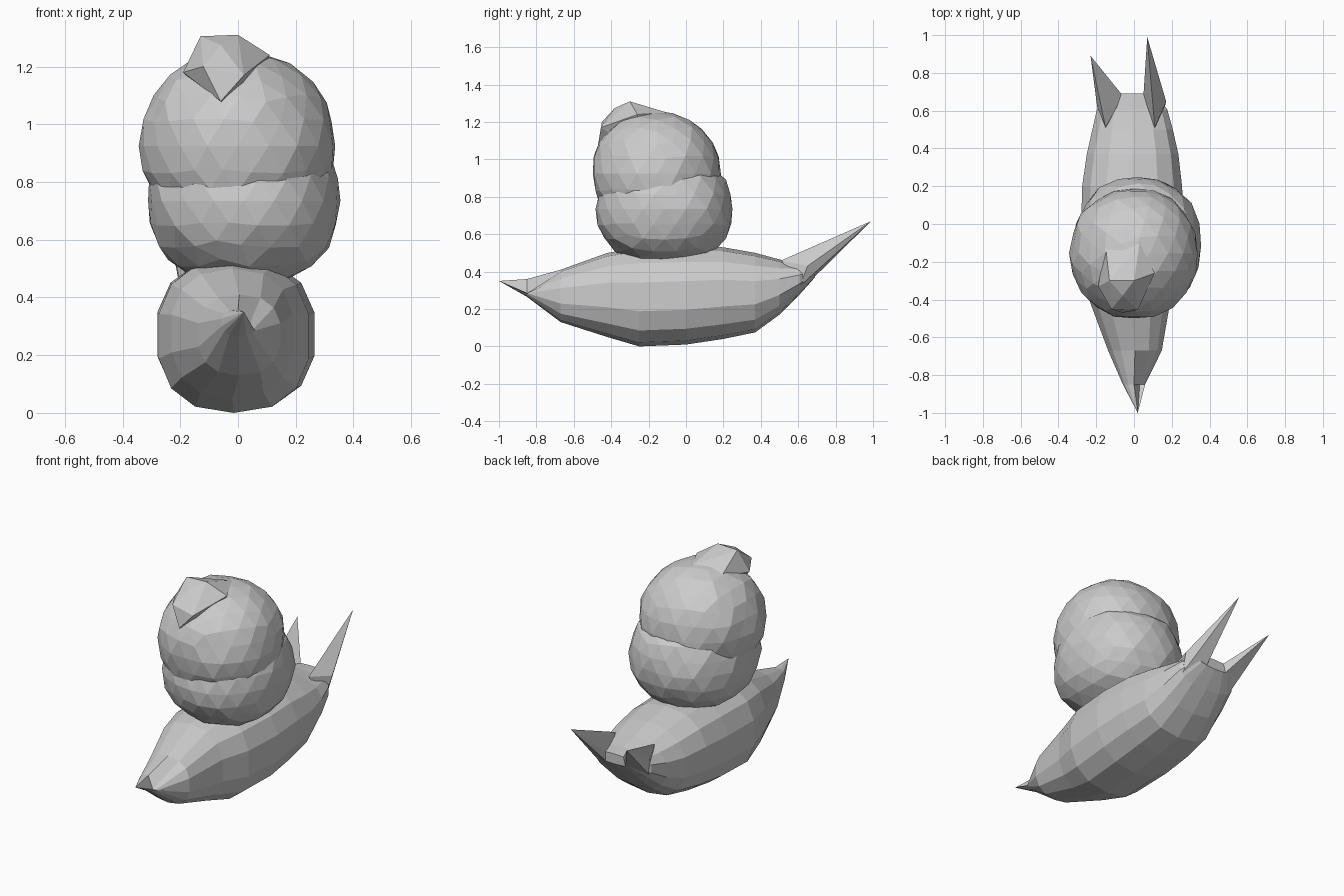
import bpy, bmesh, math, random
from mathutils import Vector

if "Cube" in bpy.data.objects:
    bpy.data.objects.remove(bpy.data.objects["Cube"])

random.seed(4)


def finish(bm, name):
    bmesh.ops.recalc_face_normals(bm, faces=bm.faces)
    mesh = bpy.data.meshes.new(name)
    bm.to_mesh(mesh)
    bm.free()
    obj = bpy.data.objects.new(name, mesh)
    bpy.context.collection.objects.link(obj)
    return obj


def blob(name, center, radii, power=2.2, jitter=0.02):
    """Slightly boxy, faceted ball with an uneven surface."""
    bm = bmesh.new()
    bmesh.ops.create_icosphere(bm, subdivisions=3, radius=1)
    for v in bm.verts:
        n = v.co.normalized()
        k = sum(abs(c) ** power for c in n) ** (-1 / power)
        k *= 1 + random.uniform(-jitter, jitter)
        v.co = Vector([center[i] + n[i] * k * radii[i] for i in range(3)])
    return finish(bm, name)


def hull(name, points):
    """Faceted convex lump or spike through a few points."""
    bm = bmesh.new()
    for p in points:
        bm.verts.new(p)
    res = bmesh.ops.convex_hull(bm, input=bm.verts)
    inner = [g for g in res["geom_interior"] if isinstance(g, bmesh.types.BMVert)]
    bmesh.ops.delete(bm, geom=inner, context='VERTS')
    return finish(bm, name)


# Boat-shaped body: y, bottom z, top z, left x, right x
stations = [
    (-0.85, 0.265, 0.36, -0.06, 0.06),
    (-0.67, 0.13, 0.41, -0.14, 0.15),
    (-0.42, 0.05, 0.50, -0.235, 0.195),
    (-0.25, 0.00, 0.53, -0.28, 0.25),
    (0.00, 0.01, 0.535, -0.285, 0.27),
    (0.20, 0.04, 0.53, -0.28, 0.26),
    (0.37, 0.075, 0.50, -0.255, 0.24),
    (0.50, 0.17, 0.465, -0.225, 0.21),
    (0.607, 0.277, 0.44, -0.20, 0.18),
    (0.69, 0.37, 0.43, -0.12, 0.11),
]
SIDES = 14
bm = bmesh.new()
rings = []
for y, zb, zt, xl, xr in stations:
    ring = []
    for i in range(SIDES):
        a = 2 * math.pi * (i + 0.5) / SIDES
        c, s = math.cos(a), math.sin(a)
        x = (xl + xr) / 2 + (xr - xl) / 2 * math.copysign(abs(c) ** 0.82, c)
        z = (zb + zt) / 2 + (zt - zb) / 2 * math.copysign(abs(s) ** 0.82, s)
        ring.append(bm.verts.new((x, y, z)))
    rings.append(ring)
# Notch on the right of the pointed front
for v in rings[0]:
    if v.co.x > 0.02:
        v.co.z = min(v.co.z, 0.285)
for a, b in zip(rings, rings[1:]):
    for i in range(SIDES):
        j = (i + 1) % SIDES
        bm.faces.new((a[i], a[j], b[j], b[i]))
tip = bm.verts.new((0.02, -1.0, 0.35))
for i in range(SIDES):
    bm.faces.new((tip, rings[0][i], rings[0][(i + 1) % SIDES]))
bm.faces.new(rings[-1])
body = finish(bm, "body")

parts = [
    # Two spikes at the back end
    hull("spike_right", [(0.07, 0.99, 0.67), (0.05, 0.68, 0.42), (0.17, 0.65, 0.43),
                         (0.11, 0.51, 0.46), (0.16, 0.607, 0.32), (0.05, 0.66, 0.345)]),
    hull("spike_left", [(-0.23, 0.89, 0.585), (-0.06, 0.68, 0.42), (-0.195, 0.62, 0.43),
                        (-0.15, 0.51, 0.46), (-0.18, 0.607, 0.32), (-0.06, 0.66, 0.345)]),
    # Stacked lumps on top
    blob("lower_lump", (0.02, -0.115, 0.735), (0.335, 0.367, 0.30)),
    blob("upper_lump", (0.0, -0.155, 0.925), (0.338, 0.346, 0.33), 2.1),
    hull("top_bump", [(-0.13, -0.30, 1.305), (0.0, -0.30, 1.31), (-0.06, -0.38, 1.275),
                      (-0.19, -0.33, 1.18), (0.11, -0.26, 1.24), (-0.12, -0.45, 1.20),
                      (0.02, -0.455, 1.17), (0.03, -0.10, 1.25), (-0.15, -0.12, 1.22),
                      (-0.06, -0.47, 1.08), (0.0, -0.2, 1.0)]),
]

# Fuse everything into one skin
for p in parts:
    m = body.modifiers.new("fuse_" + p.name, 'BOOLEAN')
    m.operation = 'UNION'
    m.solver = 'EXACT'
    m.object = p
    p.hide_render = True
    p.hide_viewport = True
